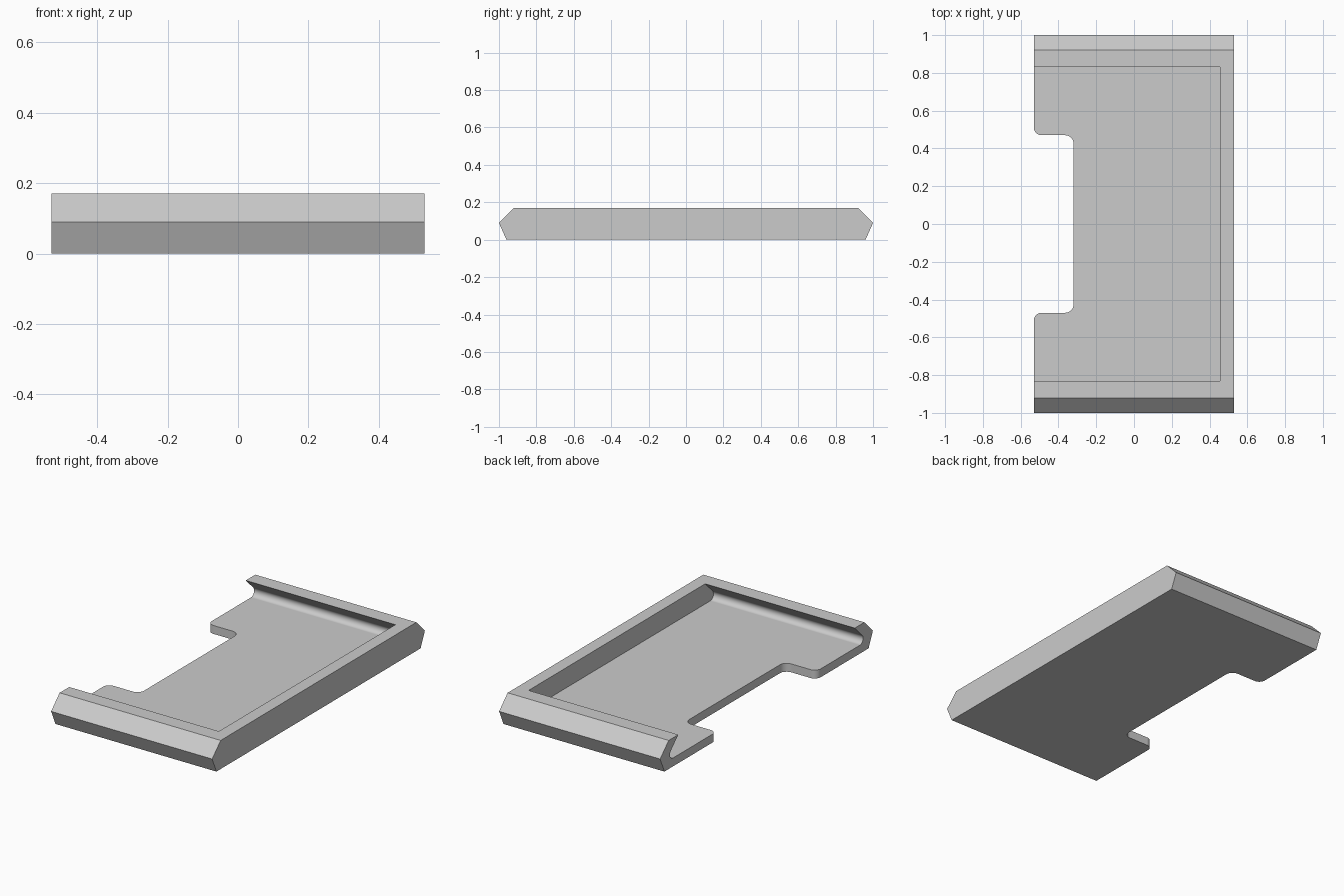
import bpy, bmesh
from math import cos, sin, radians
from mathutils import Vector

cube = bpy.data.objects.get("Cube")
if cube:
    bpy.data.objects.remove(cube, do_unlink=True)

HALF_X = 0.53
FLOOR = 0.05

grey = bpy.data.materials.new("plain_grey")
grey.use_nodes = True
grey.diffuse_color = (0.6, 0.6, 0.6, 1)
grey.node_tree.nodes["Principled BSDF"].inputs["Base Color"].default_value = (0.6, 0.6, 0.6, 1)


def arc(cx, cy, r, start, end, steps=12):
    angles = [radians(start + (end - start) * i / steps) for i in range(steps + 1)]
    return [(cx + r * cos(a), cy + r * sin(a)) for a in angles]


def mirrored(half, axis):
    """Close a half outline by reflecting it across zero on the given axis."""
    flip = lambda p: tuple(-v if i == axis else v for i, v in enumerate(p))
    return half + [flip(p) for p in reversed(half)]


def prism(name, points, sweep):
    bm = bmesh.new()
    face = bm.faces.new([bm.verts.new(p) for p in points])
    grown = bmesh.ops.extrude_face_region(bm, geom=[face])["geom"]
    bmesh.ops.translate(bm, vec=Vector(sweep),
                        verts=[g for g in grown if isinstance(g, bmesh.types.BMVert)])
    bmesh.ops.recalc_face_normals(bm, faces=bm.faces)
    mesh = bpy.data.meshes.new(name)
    bm.to_mesh(mesh)
    bm.free()
    mesh.materials.append(grey)
    obj = bpy.data.objects.new(name, mesh)
    bpy.context.collection.objects.link(obj)
    return obj


# Solid body with bevelled ends
outline = mirrored([(0.96, 0), (1, 0.09), (0.92, 0.17)], 0)
tray = prism("tray", [(-HALF_X, y, z) for y, z in outline], (2 * HALF_X, 0, 0))

# Undercut pocket, open on one long side, with rounded channels at both ends
r = 0.03
channel = arc(0.878, FLOOR + r, r, -90, 45) + [(0.83, 0.17), (0.83, 0.25)]
pocket = prism("pocket_cutter", [(-0.7, y, z) for y, z in mirrored(channel, 0)], (1.155, 0, 0))

# Rounded notch in the open edge of the floor
notch_half = (arc(-0.365, 0.425, 0.045, 0, 90, 8)
              + arc(-0.49, 0.51, 0.04, 270, 180, 8) + [(-0.7, 0.51)])
notch = prism("notch_cutter", [(x, y, -0.1) for x, y in mirrored(notch_half, 1)], (0, 0, 0.4))

# Cut the pocket and notch out of the body
bpy.ops.object.select_all(action="DESELECT")
tray.select_set(True)
bpy.context.view_layer.objects.active = tray
for cutter in (pocket, notch):
    cutter.hide_render = True
    mod = tray.modifiers.new(cutter.name, "BOOLEAN")
    mod.operation = "DIFFERENCE"
    mod.solver = "EXACT"
    mod.object = cutter
    bpy.ops.object.modifier_apply(modifier=mod.name)
    bpy.data.objects.remove(cutter, do_unlink=True)

# Smooth only the rounded channels and corners
bpy.ops.object.shade_smooth_by_angle(angle=radians(25))
weighted = tray.modifiers.new("clean_shading", "WEIGHTED_NORMAL")
weighted.keep_sharp = True
